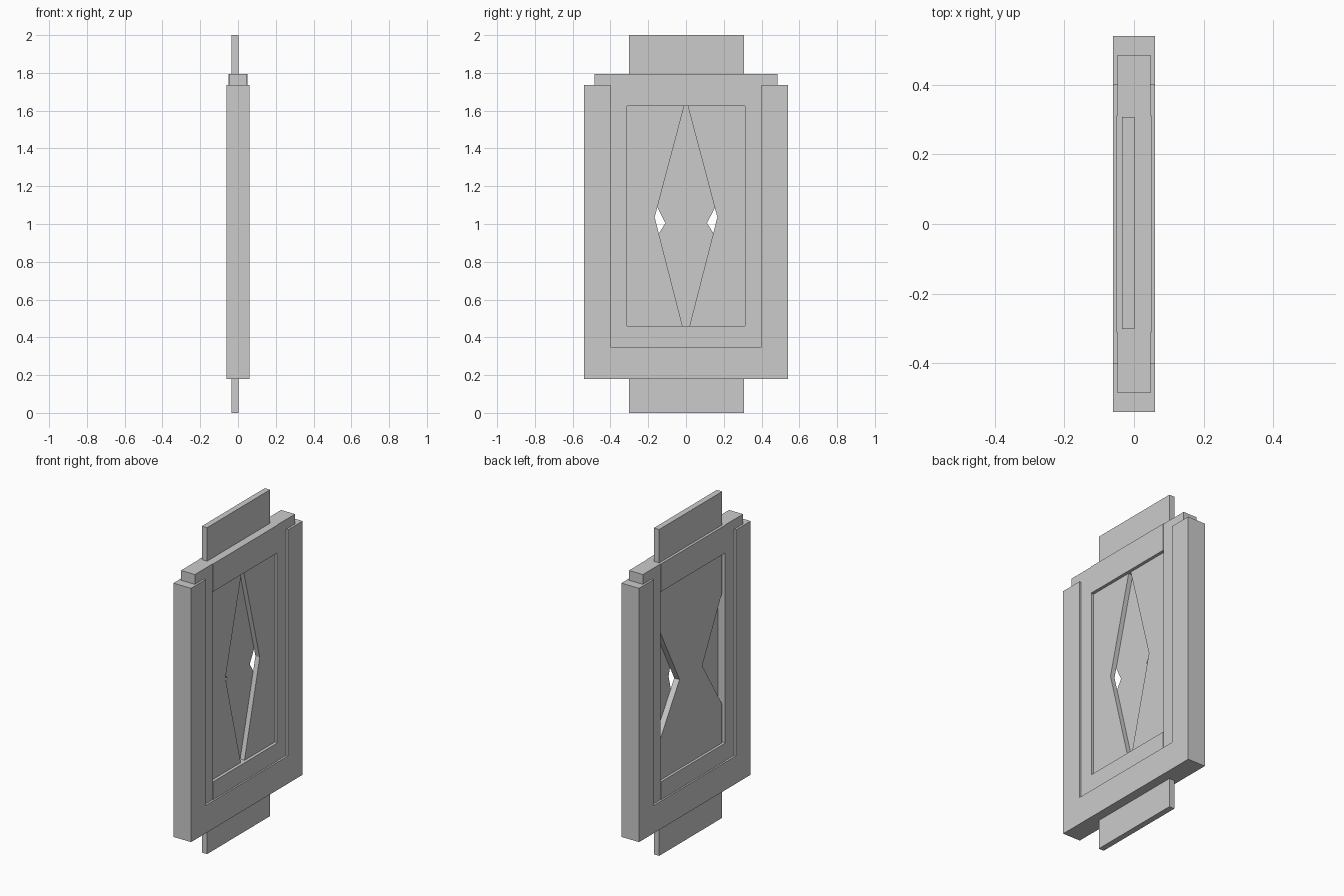
import bpy
import bmesh

if "Cube" in bpy.data.objects:
    bpy.data.objects.remove(bpy.data.objects["Cube"])


def slab(name, outline, x0, x1):
    """Extrude a (y, z) outline along x from x0 to x1."""
    bm = bmesh.new()
    face = bm.faces.new([bm.verts.new((x0, y, z)) for y, z in outline])
    ext = bmesh.ops.extrude_face_region(bm, geom=[face])
    moved = [g for g in ext["geom"] if isinstance(g, bmesh.types.BMVert)]
    bmesh.ops.translate(bm, verts=moved, vec=(x1 - x0, 0, 0))
    bmesh.ops.recalc_face_normals(bm, faces=bm.faces)
    mesh = bpy.data.meshes.new(name)
    bm.to_mesh(mesh)
    bm.free()
    obj = bpy.data.objects.new(name, mesh)
    bpy.context.collection.objects.link(obj)
    return obj


def box(name, y, z, x):
    return slab(name, [(y[0], z[0]), (y[1], z[0]), (y[1], z[1]), (y[0], z[1])], *x)


OUTER = (-0.06, 0.06)
STILE = (-0.047, 0.047)
RAIL = (-0.05, 0.05)
REAR = (-0.034, 0.002)
FRONT = (0.002, 0.031)

# Outer U-shaped surround
box("outer_base", (-0.54, 0.54), (0.18, 0.35), OUTER)
for side, s in (("left", -1), ("right", 1)):
    y = sorted((s * 0.4, s * 0.54))
    box(f"outer_post_{side}", y, (0.35, 1.735), OUTER)

    # Inner frame stile, partly buried in the post
    y = sorted((s * 0.312, s * 0.485))
    box(f"inner_stile_{side}", y, (0.35, 1.795), STILE)

    # Sliding side door with a slanted notch, leaving a diamond opening
    slab(f"side_door_{side}",
         [(s * 0.32, 0.455), (s * 0.017, 0.455), (s * 0.166, 1.035),
          (s * 0.008, 1.63), (s * 0.32, 1.63)], *FRONT)

# Inner frame lintel and sill
box("inner_lintel", (-0.312, 0.312), (1.625, 1.795), RAIL)
box("inner_sill", (-0.312, 0.312), (0.35, 0.46), RAIL)

# Upper and lower sliding doors meeting at the narrow waist
slab("upper_door", [(-0.302, 2.0), (-0.302, 1.385), (-0.109, 1.005),
                    (0.111, 1.005), (0.308, 1.385), (0.308, 2.0)], *REAR)
slab("lower_door", [(-0.302, 0.0), (-0.302, 0.695), (-0.109, 1.005),
                    (0.111, 1.005), (0.308, 0.695), (0.308, 0.0)], *REAR)
